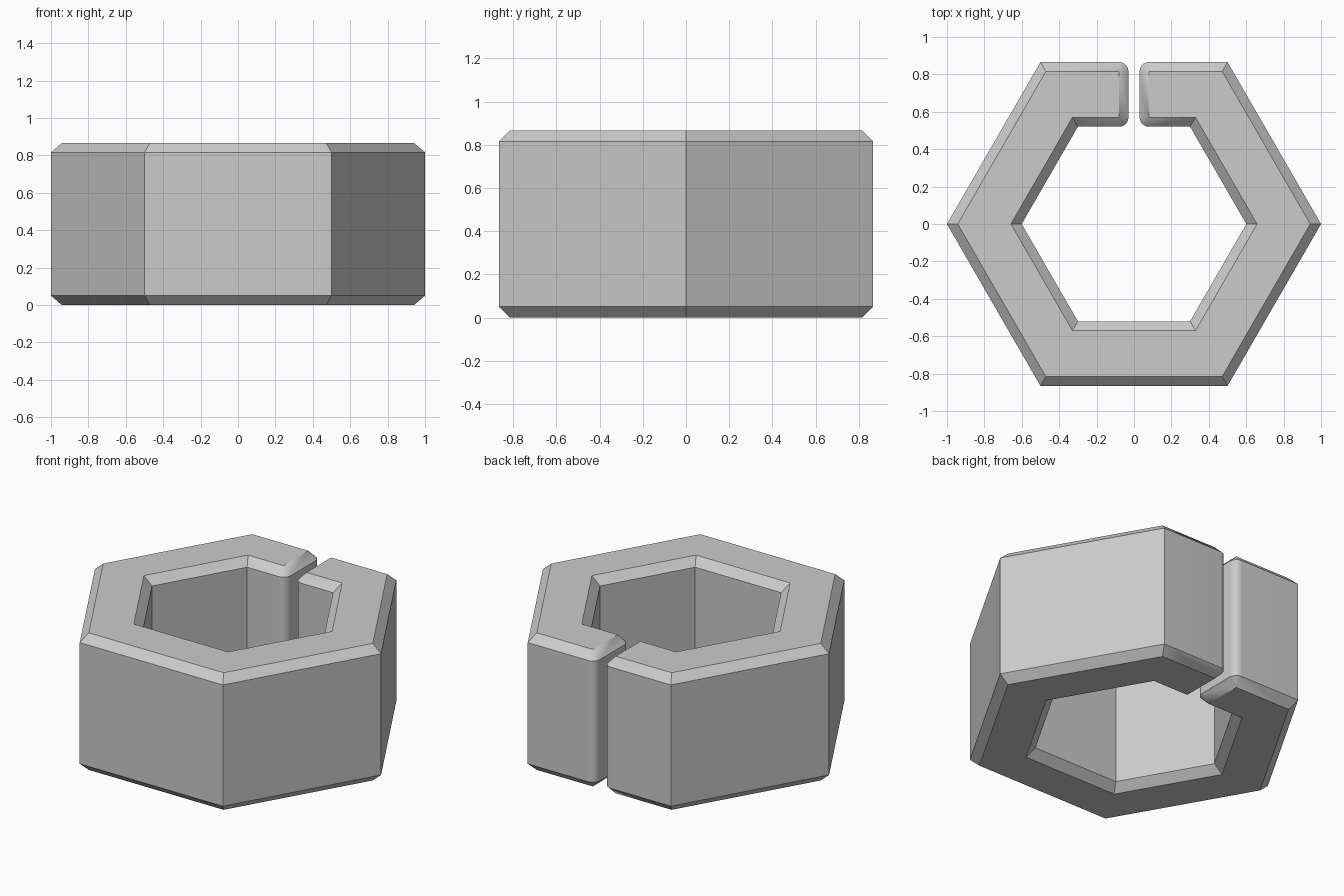
import bpy
import bmesh
from math import cos, sin, radians, sqrt

cube = bpy.data.objects.get("Cube")
if cube:
    bpy.data.objects.remove(cube, do_unlink=True)

APOTHEM = sqrt(3) / 2   # outer flat-to-centre distance
BORE = 0.52             # inner flat-to-centre distance
HEIGHT = 0.866
BEVEL = 0.05            # chamfer size and fillet radius
GAP = 0.03              # half the slot width
STEPS = 8               # segments per fillet


def hexagon(apothem):
    """Corners from back left-hand side round the front to the back again."""
    r = apothem / cos(radians(30))
    return [(r * cos(radians(60 - 60 * i)), r * sin(radians(60 - 60 * i))) for i in range(6)]


def fillet(centre, start, sweep):
    return [(centre[0] + BEVEL * cos(radians(start + sweep * i / STEPS)),
             centre[1] + BEVEL * sin(radians(start + sweep * i / STEPS)))
            for i in range(STEPS + 1)]


# Each station holds a cap point and the wall points that surround it
cap_out, cap_in = APOTHEM - BEVEL, BORE + BEVEL
end = GAP + BEVEL
outer = [((end, cap_out), fillet((end, cap_out), 180, -90))]
outer += [(c, [w]) for c, w in zip(hexagon(cap_out), hexagon(APOTHEM))]
outer += [((-end, cap_out), fillet((-end, cap_out), 90, -90))]
inner = [((end, cap_in), fillet((end, cap_in), 270, -90))]
inner += [(c, [w]) for c, w in zip(hexagon(cap_in), hexagon(BORE))]
inner += [((-end, cap_in), fillet((-end, cap_in), 0, -90))]

bm = bmesh.new()


def build_level(cap_z, wall_z):
    """Flat cap with a chamfer down to the wall; returns the wall loop."""
    caps = [[bm.verts.new((*c, cap_z)) for c, _ in row] for row in (outer, inner)]
    for i in range(len(outer) - 1):
        bm.faces.new((caps[0][i], caps[0][i + 1], caps[1][i + 1], caps[1][i]))
    loop = []
    stations = list(zip(caps[0], outer)) + list(zip(caps[1], inner))[::-1]
    for cap, (_, points) in stations:
        loop += [(cap, bm.verts.new((*p, wall_z))) for p in points]
    for (c0, w0), (c1, w1) in zip(loop, loop[1:] + loop[:1]):
        bm.faces.new((c0, w0, w1) if c0 == c1 else (c0, w0, w1, c1))
    return [w for _, w in loop]


top = build_level(HEIGHT, HEIGHT - BEVEL)
bottom = build_level(0, BEVEL)

# Upright walls
for i in range(len(top)):
    j = (i + 1) % len(top)
    bm.faces.new((top[i], bottom[i], bottom[j], top[j]))
bmesh.ops.recalc_face_normals(bm, faces=bm.faces)

mesh = bpy.data.meshes.new("split_hex_ring")
bm.to_mesh(mesh)
bm.free()
ring = bpy.data.objects.new("split_hex_ring", mesh)
bpy.context.collection.objects.link(ring)

# Plain grey finish
grey = bpy.data.materials.new("light_grey")
grey.use_nodes = True
colour = (0.6, 0.6, 0.6, 1)
grey.diffuse_color = colour
grey.node_tree.nodes["Principled BSDF"].inputs["Base Color"].default_value = colour
mesh.materials.append(grey)

# Smooth the fillets, keep the chamfers crisp
bpy.ops.object.select_all(action="DESELECT")
ring.select_set(True)
bpy.context.view_layer.objects.active = ring
bpy.ops.object.shade_smooth_by_angle(angle=radians(30))
